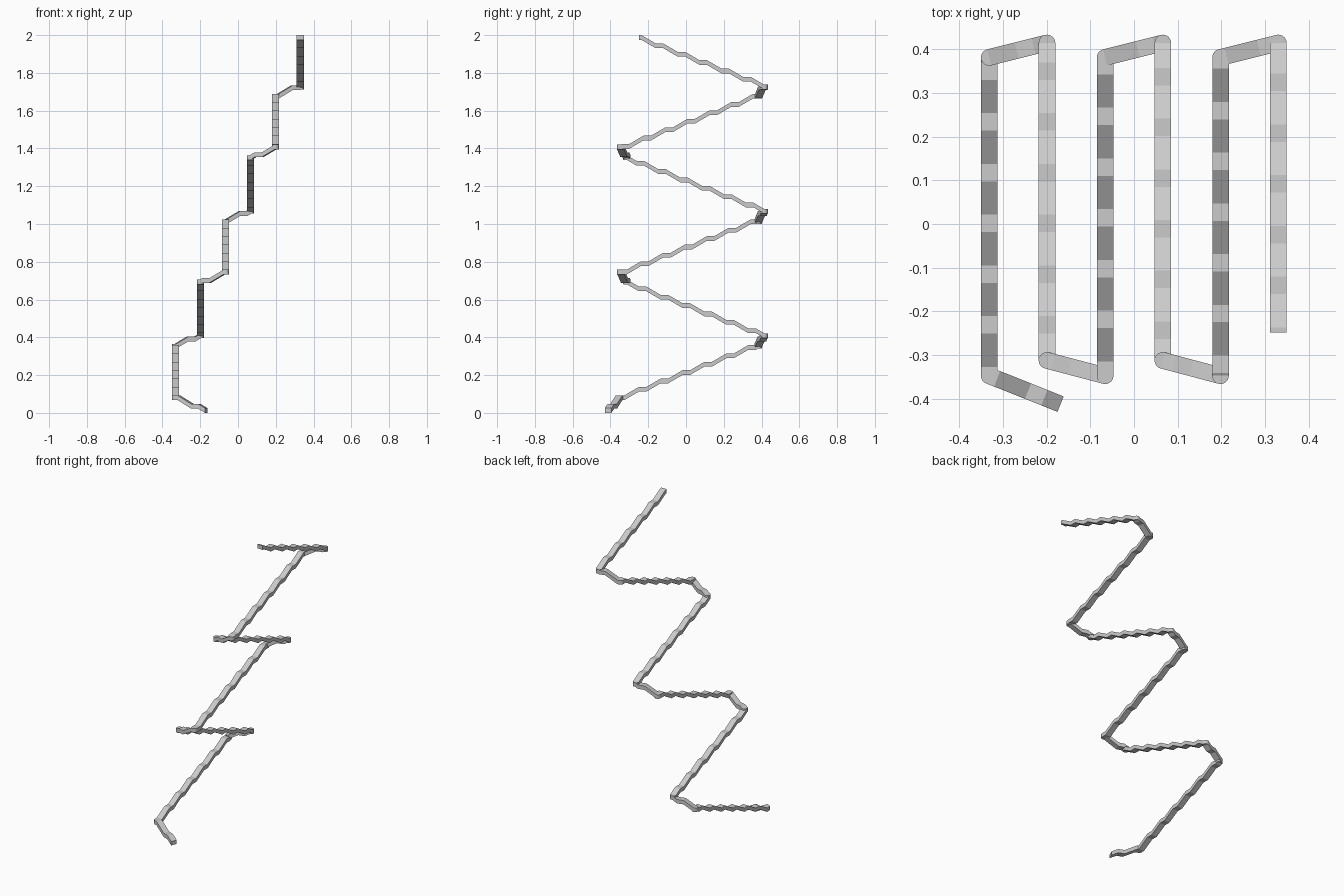
import bpy, bmesh
from math import floor, cos, sin, pi
from mathutils import Vector

if "Cube" in bpy.data.objects:
    bpy.data.objects.remove(bpy.data.objects["Cube"])

W, T = 0.019, 0.0125          # half width, half thickness
P, FLAT, PHASE = 0.116, 0.040, 0.060   # step period, flat tread length, first tread centre

# Plan of the path: start, then alternating flights and short landings
plan = [(-0.168, -0.412), (-0.331, -0.347)]
for x in (-0.331, -0.066, 0.198):
    if x > -0.3:
        plan.append((x, -0.347))
    plan += [(x, 0.381), (x + 0.132, 0.414)]
    if x < 0.1:
        plan.append((x + 0.132, -0.312))
plan.append((0.33, -0.248))
pts = [Vector(p) for p in plan]
total = sum((b - a).length for a, b in zip(pts, pts[1:]))


def climb(s):
    """Stepped rise: flat tread then a slope in every period."""
    u = (s - PHASE + FLAT / 2) / P
    k = floor(u)
    f = max(0.0, (u - k) * P - FLAT) / (P - FLAT)
    return k + f


def height(s):
    a, b = climb(0), climb(total)
    return T + (2 - 2 * T) * (climb(s) - a) / (b - a)


def finish(name, bm):
    bmesh.ops.recalc_face_normals(bm, faces=bm.faces)
    me = bpy.data.meshes.new(name)
    bm.to_mesh(me)
    bm.free()
    bpy.context.collection.objects.link(bpy.data.objects.new(name, me))


def strip(name, a, b, s0):
    """Rectangular bar following the stepped rise from a to b."""
    length = (b - a).length
    d = (b - a) / length
    side = Vector((-d.y, d.x)) * W
    cuts = [0.0, length]
    for k in range(-1, int(total / P) + 2):
        for e in (-FLAT / 2, FLAT / 2):
            t = PHASE + k * P + e - s0
            if 0.002 < t < length - 0.002:
                cuts.append(t)
    bm = bmesh.new()
    rings = []
    for t in sorted(cuts):
        c, z = a + d * t, height(s0 + t)
        rings.append([bm.verts.new(((c + side * i).to_tuple() + (z + T * j,)))
                      for i, j in ((-1, -1), (1, -1), (1, 1), (-1, 1))])
    for r, q in zip(rings, rings[1:]):
        for i in range(4):
            bm.faces.new((r[i], r[(i + 1) % 4], q[(i + 1) % 4], q[i]))
    bm.faces.new(rings[0])
    bm.faces.new(rings[-1])
    finish(name, bm)


def disc(name, c, z):
    """Round joint at a corner."""
    n = 24
    bm = bmesh.new()
    base = bm.faces.new([bm.verts.new((c.x + W * cos(2 * pi * i / n),
                                       c.y + W * sin(2 * pi * i / n), z - T)) for i in range(n)])
    ext = bmesh.ops.extrude_face_region(bm, geom=[base], use_keep_orig=True)
    bmesh.ops.translate(bm, vec=(0, 0, 2 * T),
                        verts=[v for v in ext["geom"] if isinstance(v, bmesh.types.BMVert)])
    finish(name, bm)


# Bars with a joint at every bend
s = 0.0
for i, (a, b) in enumerate(zip(pts, pts[1:])):
    strip(f"{'flight' if i % 2 else 'landing'}_{i}", a, b, s)
    s += (b - a).length
    if i < len(pts) - 2:
        disc(f"corner_joint_{i}", b, height(s))
